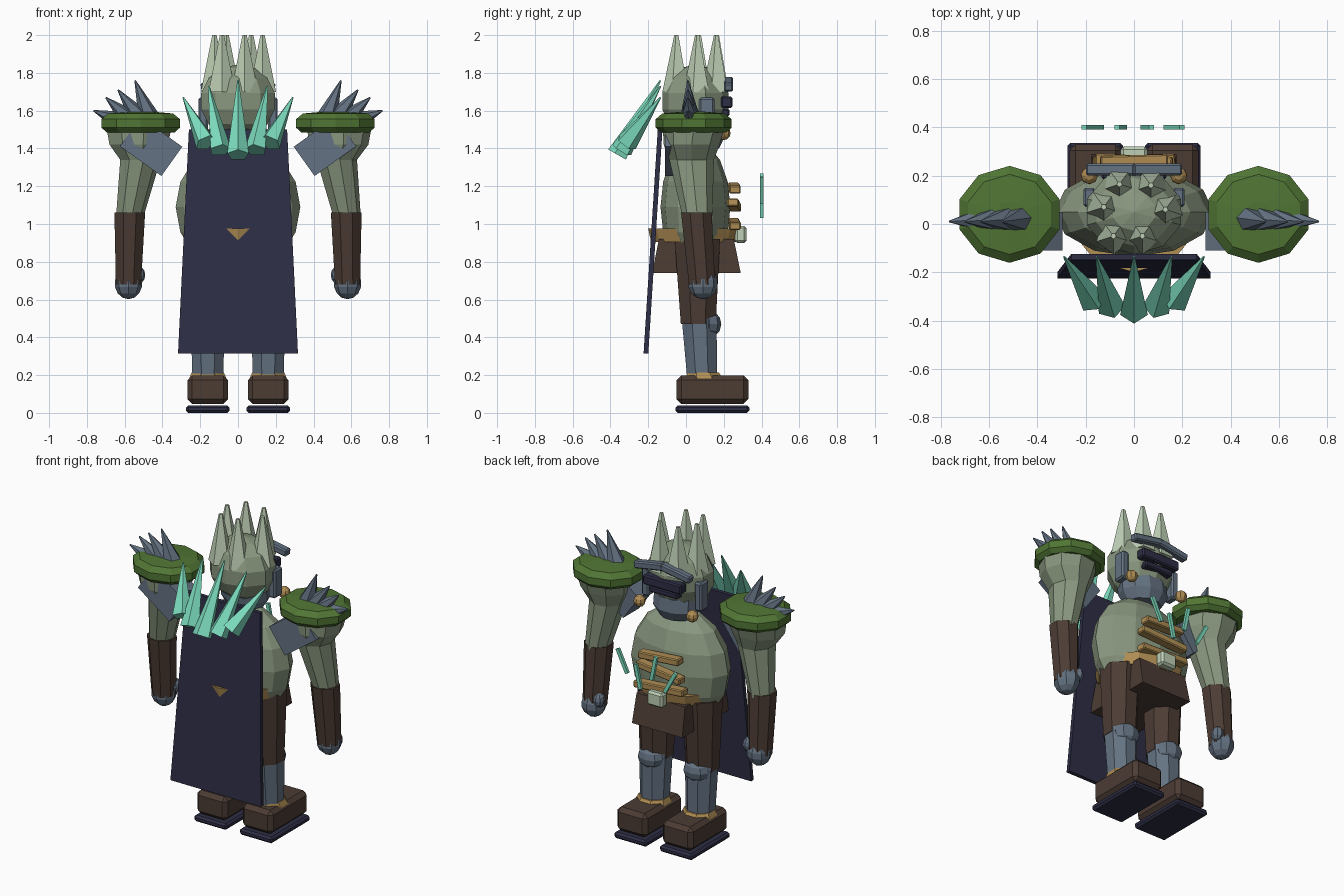
import bpy, bmesh, math
from mathutils import Vector, Matrix

cube = bpy.data.objects.get("Cube")
if cube:
    bpy.data.objects.remove(cube, do_unlink=True)


def material(name, hex_code):
    rgb = [int(hex_code[i:i + 2], 16) / 255 for i in (0, 2, 4)]
    lin = [c / 12.92 if c <= 0.04 else ((c + 0.055) / 1.055) ** 2.4 for c in rgb]
    mat = bpy.data.materials.new(name)
    mat.use_nodes = True
    mat.diffuse_color = (*lin, 1)
    mat.node_tree.nodes["Principled BSDF"].inputs["Base Color"].default_value = (*lin, 1)
    return mat


SKIN = material("grey green skin", "8A9880")
BONE = material("pale bone", "BFD0B6")
MOSS = material("moss green", "507534")
STEEL = material("blue grey metal", "647282")
LEATHER = material("dark brown leather", "4C3C34")
NAVY = material("dark navy cloth", "2E2E46")
TEAL = material("bright teal crystal", "7CDCBE")
GOLD = material("dull gold", "B08E54")


def finish(name, bm, mat):
    bmesh.ops.recalc_face_normals(bm, faces=bm.faces[:])
    mesh = bpy.data.meshes.new(name)
    bm.to_mesh(mesh)
    bm.free()
    mesh.materials.append(mat)
    obj = bpy.data.objects.new(name, mesh)
    bpy.context.collection.objects.link(obj)
    return obj


def box(name, mat, loc, size, tilt=0.0, bevel=0.0, turn=0.0):
    """Box tilted about y (in the front plane) and turned about z."""
    bm = bmesh.new()
    bmesh.ops.create_cube(bm, size=1)
    bmesh.ops.scale(bm, vec=size, verts=bm.verts[:])
    if bevel:
        bmesh.ops.bevel(bm, geom=bm.edges[:], offset=bevel, segments=1, affect='EDGES')
    rot = Matrix.Rotation(turn, 4, 'Z') @ Matrix.Rotation(tilt, 4, 'Y')
    bm.transform(Matrix.Translation(loc) @ rot)
    return finish(name, bm, mat)


def ball(name, mat, loc, radii, seg=10, rings=7):
    bm = bmesh.new()
    bmesh.ops.create_uvsphere(bm, u_segments=seg, v_segments=rings, radius=1)
    bmesh.ops.scale(bm, vec=radii, verts=bm.verts[:])
    bmesh.ops.translate(bm, vec=loc, verts=bm.verts[:])
    return finish(name, bm, mat)


def spike(name, mat, base, tip, radius, sides=5, end=0.004):
    a, b = Vector(base), Vector(tip)
    bm = bmesh.new()
    bmesh.ops.create_cone(bm, cap_ends=True, segments=sides, radius1=radius,
                          radius2=end, depth=(b - a).length)
    rot = (b - a).to_track_quat('Z', 'Y').to_matrix().to_4x4()
    bm.transform(Matrix.Translation((a + b) / 2) @ rot)
    return finish(name, bm, mat)


def loft(name, mat, rings, sides=8, start=0.0):
    """Horizontal rings (x, y, z, rx, ry) joined into a closed body."""
    bm = bmesh.new()
    loops = []
    for x, y, z, rx, ry in rings:
        angles = [start + math.tau * i / sides for i in range(sides)]
        loops.append([bm.verts.new((x + rx * math.cos(a), y + ry * math.sin(a), z))
                      for a in angles])
    for low, high in zip(loops, loops[1:]):
        for i in range(sides):
            j = (i + 1) % sides
            bm.faces.new((low[i], low[j], high[j], high[i]))
    bm.faces.new(loops[0])
    bm.faces.new(loops[-1])
    return finish(name, bm, mat)


# Torso, belt and skirt
ball("torso", SKIN, (0, 0.05, 1.09), (0.33, 0.185, 0.35), 12, 8)
loft("belt", GOLD, [(0, 0.04, 0.905, 0.25, 0.225), (0, 0.04, 0.975, 0.27, 0.24)],
     10, math.pi / 2)
loft("skirt", LEATHER, [(0, 0.055, 0.74, 0.25, 0.332), (0, 0.055, 0.92, 0.24, 0.28)],
     4, math.pi / 4)
box("buckle", BONE, (0, 0.29, 0.945), (0.11, 0.06, 0.09), bevel=0.012)
for i, (z, width, tilt) in enumerate([(1.19, 0.28, 0.06), (1.1, 0.32, -0.09), (1.0, 0.34, 0.06)]):
    box(f"belly_bar_{i}", GOLD, (0, 0.255, z), (width, 0.06, 0.042), tilt, 0.006, tilt / 2)

# Floating crystal slivers
for i, (x, z, tilt) in enumerate([(0.165, 1.18, 0.45), (0.055, 1.11, 0.22),
                                  (-0.055, 1.19, -0.2), (-0.17, 1.13, -0.5)]):
    box(f"crystal_sliver_{i}", TEAL, (x, 0.4, z), (0.022, 0.018, 0.155), tilt)

# Head, neck and mask
loft("neck_guard", STEEL, [(0, 0.08, 1.4, 0.11, 0.1), (0, 0.08, 1.46, 0.15, 0.13),
                           (0, 0.07, 1.54, 0.15, 0.13)], 10)
ball("head", SKIN, (0, 0.05, 1.65), (0.21, 0.18, 0.195), 10, 7)
box("visor", NAVY, (0, 0.215, 1.645), (0.27, 0.06, 0.06), bevel=0.008)
box("mouth_slot", NAVY, (0, 0.2, 1.59), (0.2, 0.06, 0.04), bevel=0.008)
for s, side in ((1, "left"), (-1, "right")):
    box(side + "_brow", STEEL, (s * 0.095, 0.225, 1.74), (0.205, 0.05, 0.045), s * 0.17, 0.008)
    box(side + "_cheek_plate", STEEL, (s * 0.185, 0.11, 1.58), (0.05, 0.08, 0.18), bevel=0.01)
    ball(side + "_earring", GOLD, (s * 0.185, 0.2, 1.48), (0.036,) * 3, 8, 6)
for i, (x, y) in enumerate([(-0.06, 0.165), (0.07, 0.16), (-0.125, 0.07),
                            (0.13, 0.06), (-0.085, -0.05), (0.035, -0.05)]):
    spike(f"head_spike_{i}", BONE, (x, y, 1.7), (x, y, 2.0), 0.075, 5, 0.012)

# Cape slab, sloping outward to the hem
cape = bmesh.new()
bmesh.ops.create_cube(cape, size=1)
for v in cape.verts:
    top = v.co.z > 0
    v.co.x *= 0.52 if top else 0.635
    v.co.y = v.co.y * 0.025 + (-0.137 if top else -0.212)
    v.co.z = 1.5 if top else 0.315
finish("cape", cape, NAVY)

# Crystal collar fan
for i, (bx, by, bz, tx, tz) in enumerate([(0, -0.36, 1.365, 0, 1.76),
                                          (0.095, -0.34, 1.39, 0.155, 1.73),
                                          (0.17, -0.315, 1.43, 0.29, 1.67)]):
    for s in ((1, -1) if bx else (1,)):
        spike(f"collar_crystal_{i}_{'left' if s > 0 else 'right'}", TEAL,
              (s * bx, by, bz), (s * tx, -0.135, tz), 0.06)

# Arms, shoulders and legs on both sides
for s, side in ((1, "left"), (-1, "right")):
    loft(side + "_upper_arm", SKIN, [(s * 0.575, 0.06, 1.04, 0.075, 0.08),
                                     (s * 0.52, 0.03, 1.34, 0.11, 0.12),
                                     (s * 0.53, 0.03, 1.42, 0.16, 0.15),
                                     (s * 0.53, 0.04, 1.5, 0.175, 0.165)], 9)
    loft(side + "_bracer", LEATHER, [(s * 0.58, 0.085, 0.68, 0.072, 0.075),
                                     (s * 0.573, 0.055, 1.06, 0.088, 0.088)], 8, math.pi / 8)
    ball(side + "_hand", STEEL, (s * 0.58, 0.09, 0.685), (0.073, 0.08, 0.083), 8, 7)
    ball(side + "_thumb", STEEL, (s * 0.525, 0.12, 0.73), (0.034, 0.04, 0.045), 8, 6)
    pad = [(1.485, 0.19), (1.51, 0.218), (1.555, 0.218), (1.585, 0.18), (1.595, 0.06)]
    loft(side + "_shoulder_pad", MOSS,
         [(s * 0.515, 0.04, z, r, r * 0.92) for z, r in pad], 10, math.pi / 2)
    for i, (bx, bz, tx, tz) in enumerate([(0.47, 1.56, 0.545, 1.76), (0.52, 1.56, 0.635, 1.71),
                                          (0.57, 1.55, 0.7, 1.67), (0.61, 1.54, 0.765, 1.6)]):
        spike(f"{side}_shoulder_spike_{i}", STEEL, (s * bx, 0.02, bz),
              (s * tx, 0.01, tz), 0.058, 6)
    box(side + "_armpit_plate", STEEL, (s * 0.46, -0.03, 1.41), (0.27, 0.16, 0.19), -s * 0.62)

    x = s * 0.16
    loft(side + "_thigh", LEATHER, [(x, 0.065, 0.47, 0.1, 0.1), (x, 0.06, 0.92, 0.115, 0.13)],
         8, math.pi / 8)
    loft(side + "_shin", STEEL, [(x, 0.085, 0.18, 0.088, 0.085), (x, 0.07, 0.5, 0.098, 0.1)],
         8, math.pi / 8)
    ball(side + "_knee", STEEL, (x, 0.125, 0.47), (0.085, 0.062, 0.07), 8, 6)
    loft(side + "_ankle_cuff", GOLD, [(x, 0.1, 0.17, 0.112, 0.11), (x, 0.09, 0.215, 0.092, 0.09)],
         8, math.pi / 8)
    box(side + "_boot", LEATHER, (x, 0.14, 0.123), (0.215, 0.38, 0.15), bevel=0.025)
    box(side + "_sole", NAVY, (x, 0.14, 0.02), (0.23, 0.39, 0.04), bevel=0.012)
